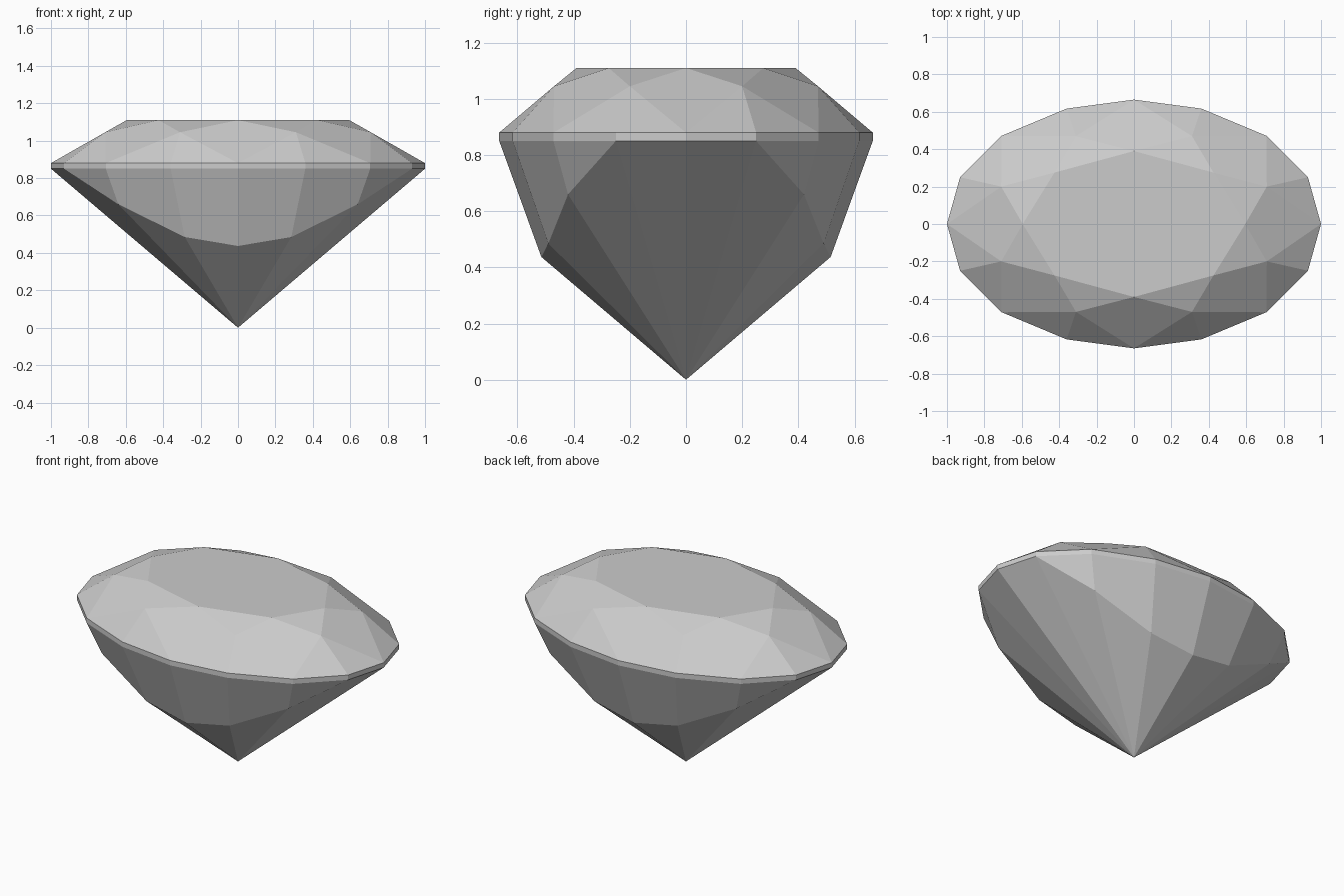
import bpy, bmesh, math

cube = bpy.data.objects.get("Cube")
if cube:
    bpy.data.objects.remove(cube, do_unlink=True)

mat = bpy.data.materials.new("grey_crystal")
mat.use_nodes = True
colour = (0.6, 0.6, 0.6, 1)
mat.diffuse_color = colour
mat.node_tree.nodes["Principled BSDF"].inputs["Base Color"].default_value = colour


def ring(quarter):
    """Mirror one quadrant of points over x and y, ordered by angle."""
    pts = {(sx * x + 0.0, sy * y + 0.0, z) for x, y, z in quarter for sx in (1, -1) for sy in (1, -1)}
    return sorted(pts, key=lambda p: math.atan2(p[1], p[0]) % math.tau)


# Outlines of each level of the oval brilliant cut
oval = [(1, 0), (0.93, 0.25), (0.707, 0.472), (0.36, 0.617), (0, 0.665)]
girdle_top = ring([(x, y, 0.88) for x, y in oval])
girdle_low = ring([(x, y, 0.85) for x, y in oval])
table = ring([(0.595, 0, 1.11), (0.425, 0.275, 1.11), (0, 0.39, 1.11)])
star = ring([(0.71, 0.2, 1.045), (0.31, 0.47, 1.045)])
# The long sides are cut down to a cone; the ends keep the girdle edge
waist = ring([(x, y, 0.85) for x, y in oval[:2]]
             + [(0.64, 0.42, 0.66), (0.285, 0.49, 0.485), (0, 0.515, 0.437)])
culet = (0, 0, 0)

bm = bmesh.new()
corners = {}


def facet(*points):
    """Add a face, sharing corners and dropping repeated ones."""
    points = list(dict.fromkeys(points))
    if len(points) > 2:
        bm.faces.new([corners.setdefault(p, None) or new_corner(p) for p in points])


def new_corner(p):
    corners[p] = bm.verts.new(p)
    return corners[p]


# Crown: table, star, kite and upper girdle facets
facet(*table)
for k in range(8):
    a, b, c = (girdle_top[(2 * k + i) % 16] for i in range(3))
    facet(table[k], star[k], table[(k + 1) % 8])
    facet(table[k], star[k - 1], a, star[k])
    facet(star[k], a, b)
    facet(star[k], b, c)

# Girdle band, lower girdle facets and pavilion
for i in range(16):
    j = (i + 1) % 16
    facet(girdle_top[i], girdle_low[i], girdle_low[j], girdle_top[j])
    facet(girdle_low[i], waist[i], waist[j], girdle_low[j])
    facet(waist[i], culet, waist[j])

bmesh.ops.recalc_face_normals(bm, faces=bm.faces)
mesh = bpy.data.meshes.new("cut_gemstone")
bm.to_mesh(mesh)
bm.free()
mesh.materials.append(mat)
gem = bpy.data.objects.new("cut_gemstone", mesh)
bpy.context.collection.objects.link(gem)
